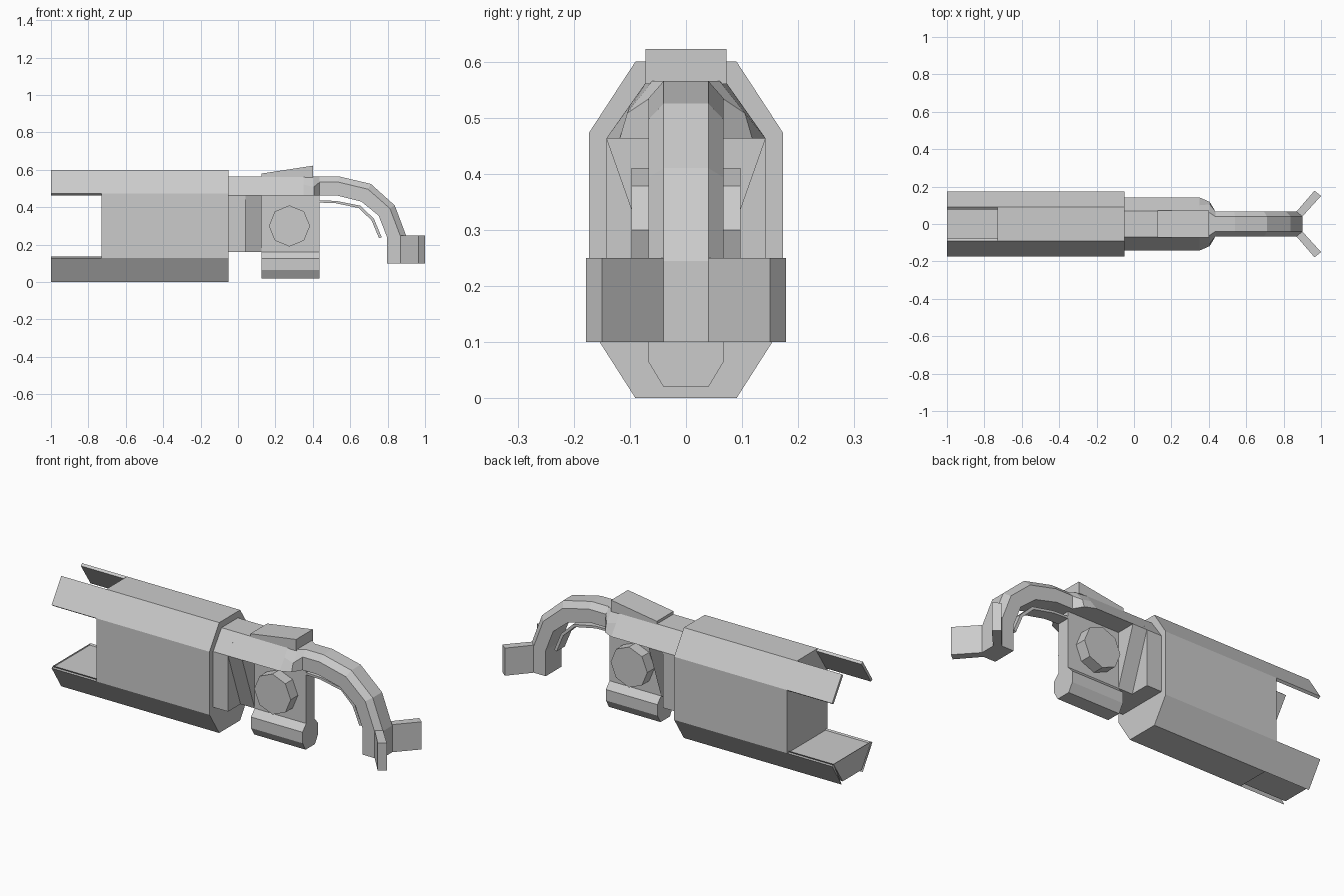
import bpy, bmesh

if "Cube" in bpy.data.objects:
    bpy.data.objects.remove(bpy.data.objects["Cube"])


def loft(name, rings):
    """Skin equal-length closed rings of 3D points and cap both ends."""
    bm = bmesh.new()
    vs = [[bm.verts.new(p) for p in r] for r in rings]
    n = len(rings[0])
    for a, b in zip(vs, vs[1:]):
        for i in range(n):
            j = (i + 1) % n
            bm.faces.new((a[i], a[j], b[j], b[i]))
    bm.faces.new(vs[0])
    bm.faces.new(vs[-1])
    bmesh.ops.recalc_face_normals(bm, faces=bm.faces)
    me = bpy.data.meshes.new(name)
    bm.to_mesh(me)
    bm.free()
    ob = bpy.data.objects.new(name, me)
    bpy.context.collection.objects.link(ob)
    return ob


def sym(half):
    """Complete a right-half (y, z) outline by mirroring it in y."""
    return half + [(-y, z) for y, z in reversed(half)]


def prism_x(name, prof, x0, x1):
    return loft(name, [[(x, y, z) for y, z in prof] for x in (x0, x1)])


def prism_y(name, prof, y0, y1):
    return loft(name, [[(x, y, z) for x, z in prof] for y in (y0, y1)])


def mirror_y(ob):
    m = ob.modifiers.new("mirror", 'MIRROR')
    m.use_axis = (False, True, False)


# Main housing
prism_x("housing", sym([(.09, 0), (.173, .13), (.173, .473), (.09, .6)]), -.73, -.05)

# Open end: lower tray and two upper slanted rails
tray = sym([(.09, 0), (.173, .13)]) + [(-.161, .138), (-.082, .015), (.082, .015), (.161, .138)]
prism_x("lower_tray", tray, -1, -.73)
mirror_y(prism_x("upper_rail", [(.09, .6), (.173, .473), (.161, .464), (.078, .59)], -1, -.73))

# Collar behind the housing
prism_x("collar", sym([(.142, .16), (.142, .463), (.07, .565)]), -.05, .04)

# Upper body, tapering into the arm
sections = [(.04, .07, .565, .1, .522, .142),
            (.35, .07, .565, .1, .522, .142),
            (.405, .06, .565, .105, .508, .118),
            (.435, .04, .565, .067, .533, .067)]
loft("upper_body", [[(x, y, z) for y, z in sym([(c, .463), (b, zb), (a, za)])]
                    for x, a, za, b, zb, c in sections])

# Slanted rib, central plate and lower tube
prism_x("slanted_rib", sym([(.035, .16), (.142, .463)]), .04, .125)
prism_x("centre_plate", sym([(.035, .14), (.035, .47)]), .125, .435)
prism_x("lower_tube", sym([(.04, .02), (.067, .065), (.067, .125), (.035, .16)]), .125, .435)

# Wedge on top
prism_y("top_wedge", [(.125, .56), (.125, .58), (.4, .622), (.4, .56)], -.072, .072)

# Octagonal side knobs (one bar through the plate)
bpy.ops.mesh.primitive_cylinder_add(vertices=8, radius=.11, depth=.194,
                                    location=(.275, 0, .3), rotation=(1.570796, 0, 0))
bpy.context.object.name = "side_knobs"

# Curved arm: outer and inner curve points (x, z)
outer = [(.435, .565), (.54, .565), (.71, .525), (.838, .41), (.9, .245), (.9, .1)]
inner = [(.435, .463), (.53, .463), (.66, .43), (.752, .355), (.797, .24), (.797, .1)]
rings = []
for (xo, zo), (xi, zi) in zip(outer, inner):
    def at(t):
        return xo + (xi - xo) * t, zo + (zi - zo) * t
    half = [(.04, 0), (.067, .3), (.067, 1)]
    pts = [(at(t)[0], y, at(t)[1]) for y, t in half]
    rings.append(pts + [(x, -y, z) for x, y, z in reversed(pts)])
loft("curved_arm", rings)

# Fork plates splaying from the arm end
fork = [(.869, .067), (.9, .04), (1, .15), (.965, .178)]
mirror_y(loft("fork_plate", [[(x, y, z) for x, y in fork] for z in (.1, .25)]))

# Thin curved strip under the arm
strip = [(.43, .437), (.525, .434), (.655, .408), (.727, .338), (.768, .24),
         (.754, .234), (.714, .33), (.645, .396), (.52, .422), (.43, .425)]
n = len(strip)
loft("under_strip", [[(strip[i][0], y, strip[i][1]) for y in (-.035, .035)] +
                     [(strip[n - 1 - i][0], y, strip[n - 1 - i][1]) for y in (.035, -.035)]
                     for i in range(n // 2)])
